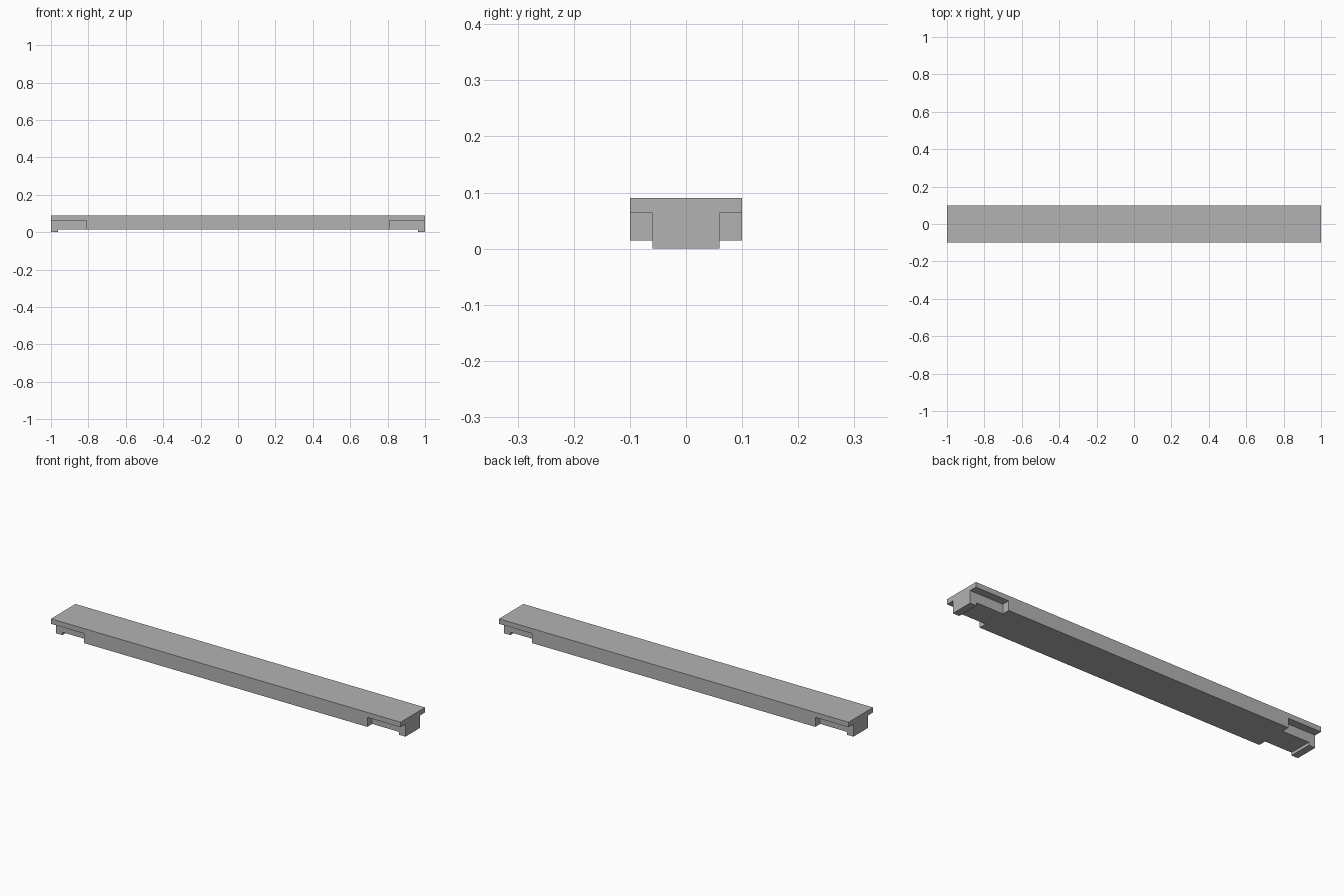
import bpy
import bmesh

cube = bpy.data.objects.get("Cube")
if cube:
    bpy.data.objects.remove(cube, do_unlink=True)

HALF_LENGTH, HALF_WIDTH, HEIGHT = 1.0, 0.1, 0.09
FOOT_START, FOOT_HEIGHT = 0.963, 0.015
NOTCH_START, NOTCH_TOP, TONGUE_HALF = 0.81, 0.064, 0.06

grey = bpy.data.materials.new("plain grey")
grey.use_nodes = True
colour = (0.45, 0.45, 0.45, 1)
grey.diffuse_color = colour
grey.node_tree.nodes["Principled BSDF"].inputs["Base Color"].default_value = colour


def extrude_profile(name, points, y0, y1):
    """Extrude an x-z outline along y into a solid object."""
    bm = bmesh.new()
    face = bm.faces.new([bm.verts.new((x, y0, z)) for x, z in points])
    moved = bmesh.ops.extrude_face_region(bm, geom=[face])["geom"]
    verts = [v for v in moved if isinstance(v, bmesh.types.BMVert)]
    bmesh.ops.translate(bm, verts=verts, vec=(0, y1 - y0, 0))
    bmesh.ops.recalc_face_normals(bm, faces=bm.faces)
    mesh = bpy.data.meshes.new(name)
    bm.to_mesh(mesh)
    bm.free()
    mesh.materials.append(grey)
    obj = bpy.data.objects.new(name, mesh)
    bpy.context.collection.objects.link(obj)
    return obj


# Plank with a shallow foot under each end
right_half = [(FOOT_START, FOOT_HEIGHT), (FOOT_START, 0),
              (HALF_LENGTH, 0), (HALF_LENGTH, HEIGHT)]
left_half = [(-x, z) for x, z in reversed(right_half)]
plank = extrude_profile("plank", right_half + left_half, -HALF_WIDTH, HALF_WIDTH)

# Corner notches leave a narrow tongue below the top at each end
for sx in (-1, 1):
    for sy in (-1, 1):
        outer = HALF_LENGTH + 0.1
        outline = [(sx * NOTCH_START, -0.1), (sx * outer, -0.1),
                   (sx * outer, NOTCH_TOP), (sx * NOTCH_START, NOTCH_TOP)]
        cutter = extrude_profile("notch_cutter", outline, sy * TONGUE_HALF, sy * 0.2)
        cut = plank.modifiers.new("corner notch", "BOOLEAN")
        cut.operation = "DIFFERENCE"
        cut.solver = "EXACT"
        cut.object = cutter
        cutter.hide_render = True
        cutter.hide_set(True)
